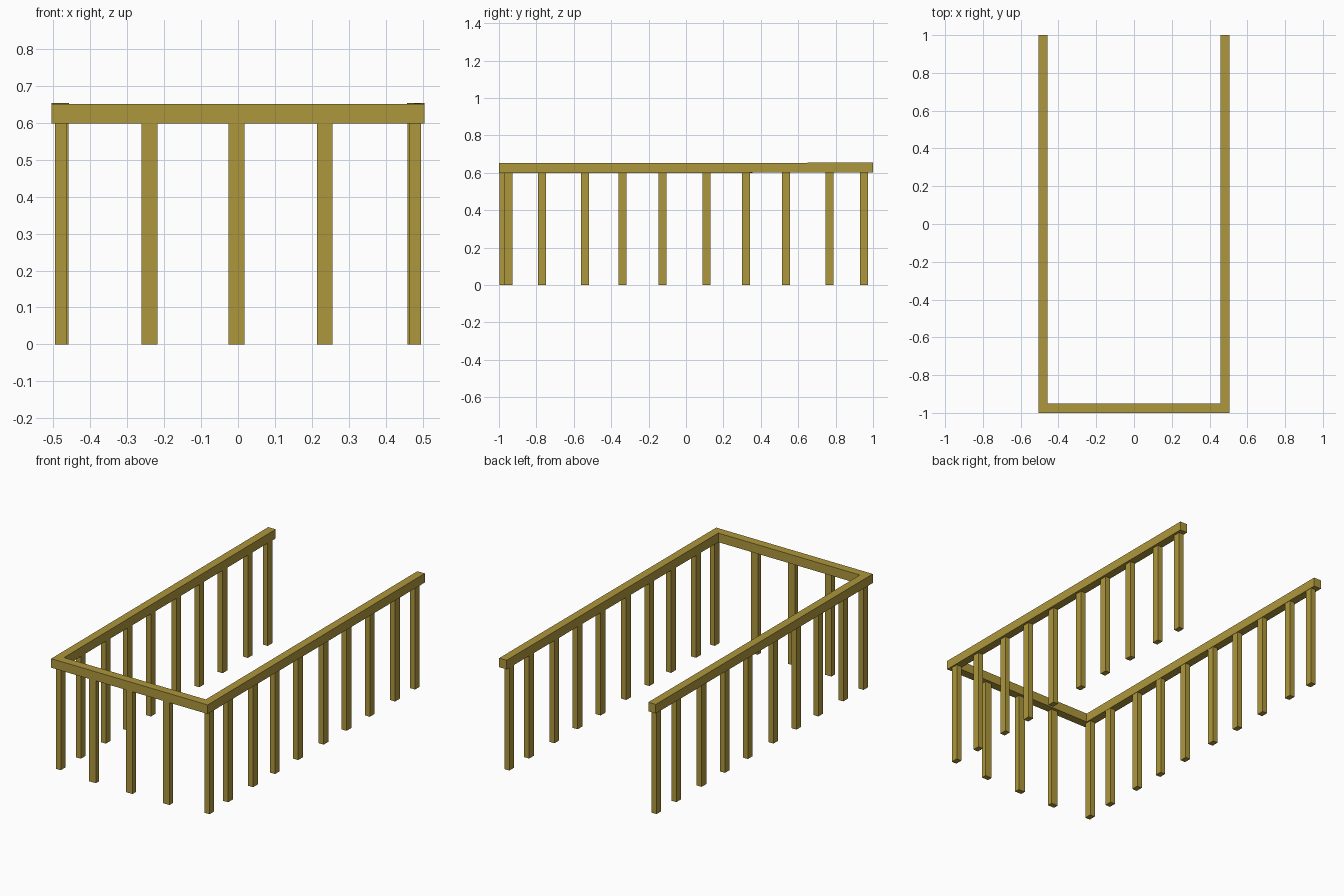
import bpy, bmesh

if "Cube" in bpy.data.objects:
    bpy.data.objects.remove(bpy.data.objects["Cube"])

wood = bpy.data.materials.new("olive_wood")
wood.diffuse_color = (0.42, 0.31, 0.045, 1)
wood.use_nodes = True
wood.node_tree.nodes["Principled BSDF"].inputs["Base Color"].default_value = wood.diffuse_color


def finish(name, bm):
    bmesh.ops.recalc_face_normals(bm, faces=bm.faces)
    me = bpy.data.meshes.new(name)
    bm.to_mesh(me)
    bm.free()
    me.materials.append(wood)
    ob = bpy.data.objects.new(name, me)
    bpy.context.collection.objects.link(ob)


def post(name, x, y, sx, sy, top=0.605):
    bm = bmesh.new()
    bmesh.ops.create_cube(bm, size=1)
    for v in bm.verts:
        v.co = (x + v.co.x * sx, y + v.co.y * sy, (v.co.z + 0.5) * top)
    finish(name, bm)


# U-shaped handrail: paired outer and inner path points, swept as a box section
outer = [(-0.505, 1), (-0.505, -1), (0.505, -1), (0.505, 1)]
inner = [(-0.457, 1), (-0.457, -0.95), (0.457, -0.95), (0.457, 1)]
bm = bmesh.new()
rings = []
for o, i in zip(outer, inner):
    lift = 0.003 if o[1] > 0 else 0      # rails rise very slightly to the back
    lo, hi = 0.598 + lift, 0.651 + lift
    rings.append([bm.verts.new(c) for c in
                  ((*o, lo), (*o, hi), (*i, hi), (*i, lo))])
for a, b in zip(rings, rings[1:]):
    for k in range(4):
        n = (k + 1) % 4
        bm.faces.new((a[k], a[n], b[n], b[k]))
bm.faces.new(rings[0])
bm.faces.new(rings[-1])
finish("handrail", bm)

# Side balusters, wide face outward
side_y = [-0.949, -0.77, -0.54, -0.339, -0.126, 0.11, 0.321, 0.535, 0.768, 0.951]
for side, s in (("left", -1), ("right", 1)):
    for n, y in enumerate(side_y):
        x = s * (0.480 if n == 0 else 0.475)
        post(f"{side}_baluster_{n + 1}", x, y, 0.032, 0.043)

# Front balusters
for n, x in enumerate((-0.24, -0.004, 0.235)):
    post(f"front_baluster_{n + 1}", x, -0.982, 0.043, 0.031)
